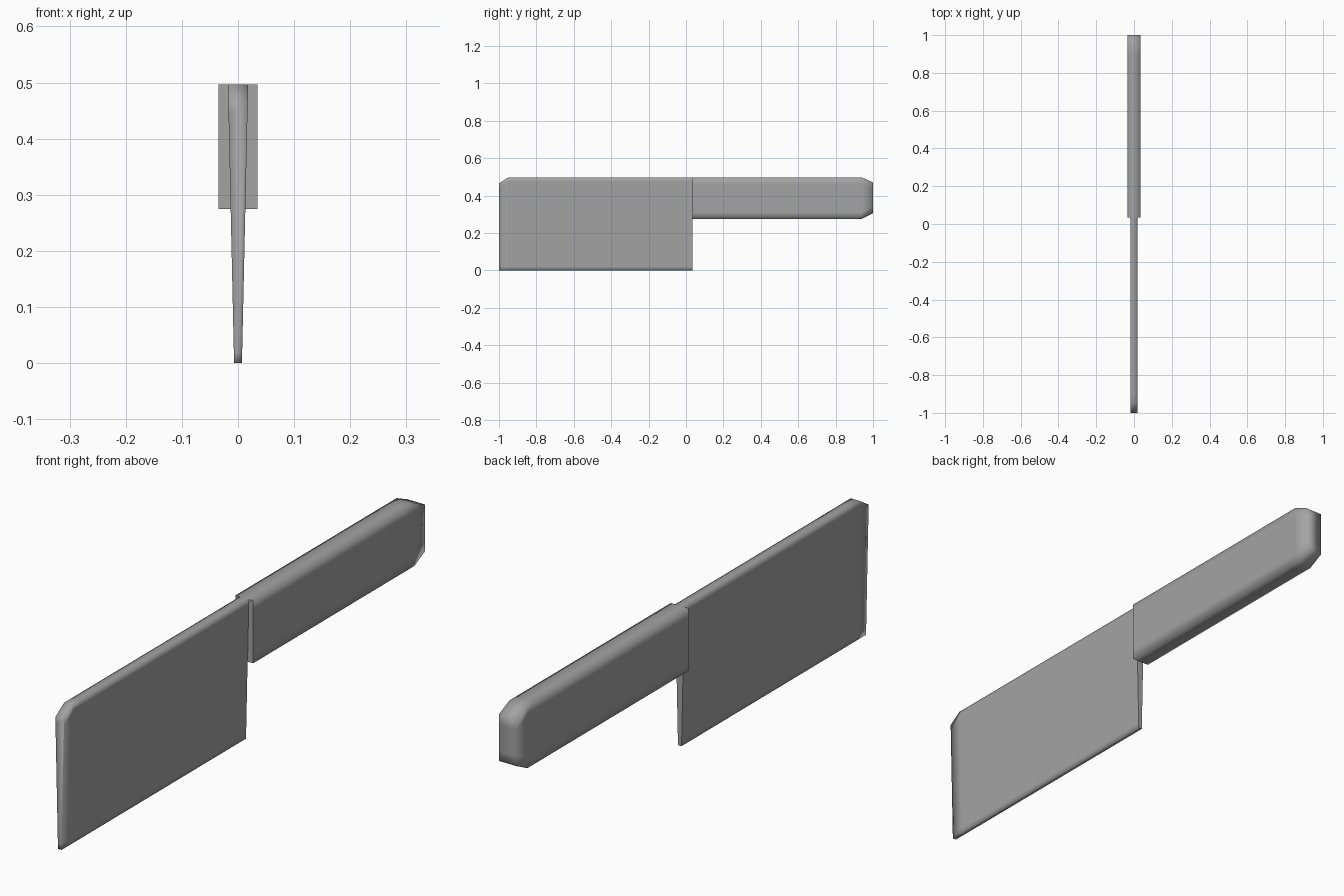
import bpy
import bmesh

cube = bpy.data.objects.get("Cube")
if cube:
    bpy.data.objects.remove(cube, do_unlink=True)

# One plain grey for the whole tool
GREY = (0.37, 0.37, 0.37, 1.0)
grey = bpy.data.materials.new("plain grey")
grey.use_nodes = True
grey.diffuse_color = GREY
grey.node_tree.nodes["Principled BSDF"].inputs["Base Color"].default_value = GREY


def loft(name, rings, half_width, joint_y, inset):
    """Skin cross-sections (y, bottom, top) along y, with loops near the edges."""
    bm = bmesh.new()
    loops = []
    for y, low, high in rings:
        heights = (low, low + inset, high - inset, high)
        right = [bm.verts.new((half_width(z), y, z)) for z in heights]
        left = [bm.verts.new((-half_width(z), y, z)) for z in reversed(heights)]
        loops.append(right + left)
    for a, b in zip(loops, loops[1:]):
        for i in range(len(a)):
            j = (i + 1) % len(a)
            bm.faces.new((a[i], a[j], b[j], b[i]))
    bm.faces.new(loops[0])
    bm.faces.new(loops[-1])
    bmesh.ops.recalc_face_normals(bm, faces=bm.faces)

    # Smooth all over, crisp where blade and handle meet
    for face in bm.faces:
        face.smooth = True
    for edge in bm.edges:
        if all(abs(v.co.y - joint_y) < 0.001 for v in edge.verts):
            edge.smooth = False

    mesh = bpy.data.meshes.new(name)
    bm.to_mesh(mesh)
    bm.free()
    mesh.materials.append(grey)
    obj = bpy.data.objects.new(name, mesh)
    bpy.context.collection.objects.link(obj)
    return obj


JOINT = 0.035
TOP = 0.497

# Blade: thick spine thinning to the cutting edge, clipped front corner
loft("blade",
     [(-1, 0, 0.465), (-0.95, 0, TOP), (-0.9, 0, TOP), (JOINT, 0, TOP)],
     lambda z: 0.007 + 0.011 * z / TOP, JOINT, 0.02)

# Handle: straight grip with both corners clipped at the butt
loft("handle",
     [(JOINT, 0.275, TOP), (0.9, 0.275, TOP), (0.94, 0.275, TOP), (1, 0.305, 0.47)],
     lambda z: 0.035, JOINT, 0.035)
